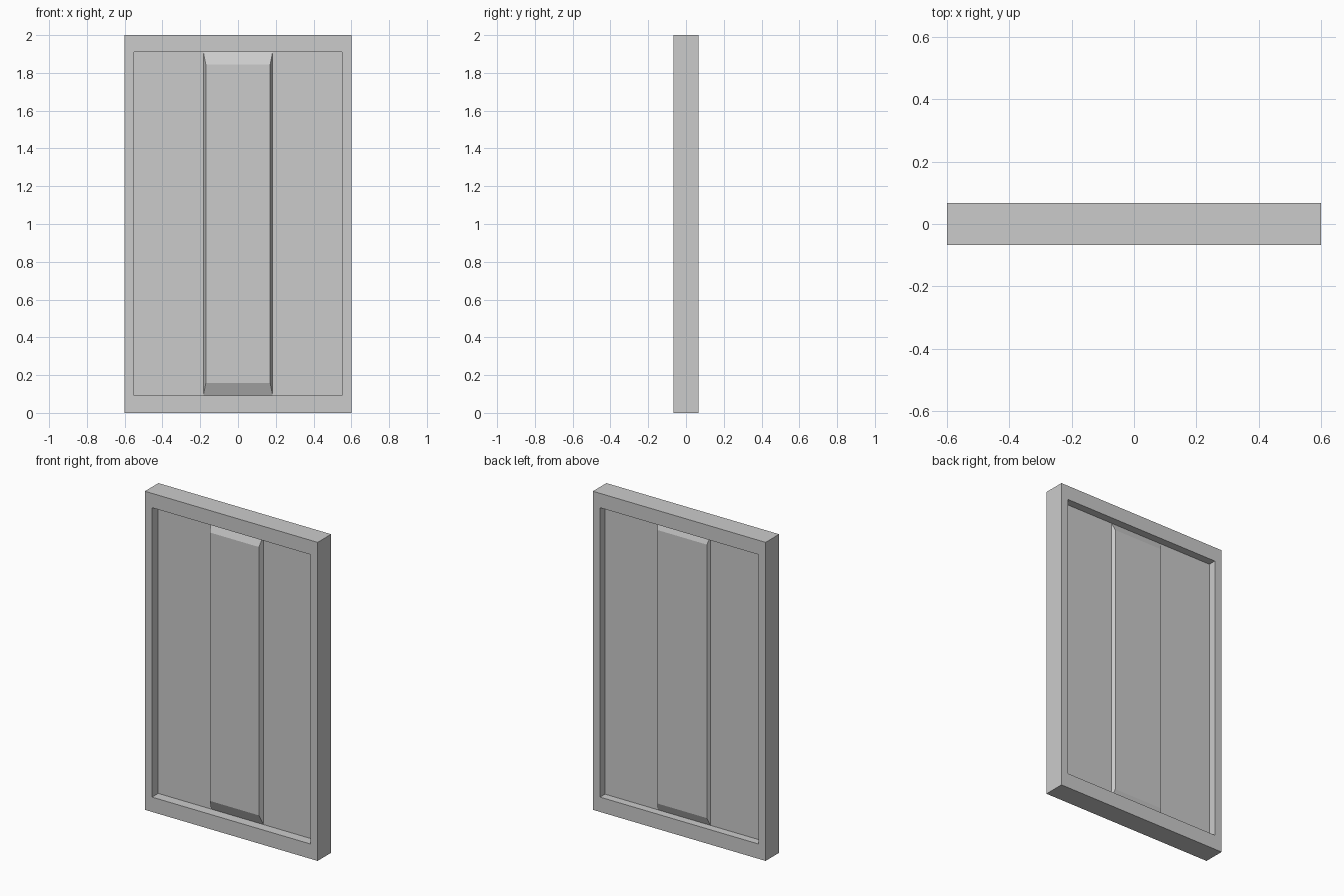
import bpy, bmesh

if "Cube" in bpy.data.objects:
    bpy.data.objects.remove(bpy.data.objects["Cube"])

W, H, Y = 0.6, 2.0, 0.067          # half width, height, half thickness
OW, Z0, Z1 = 0.55, 0.093, 1.91     # recess opening
FRONT, BACK = -0.006, 0.018        # recess floor planes


def ring(bm, hw, z0, z1, y):
    return [bm.verts.new((x, y, z)) for x, z in
            ((-hw, z0), (hw, z0), (hw, z1), (-hw, z1))]


def bridge(bm, a, b):
    for i in range(4):
        j = (i + 1) % 4
        bm.faces.new((a[i], a[j], b[j], b[i]))


def finish(bm, name):
    bmesh.ops.recalc_face_normals(bm, faces=bm.faces)
    mesh = bpy.data.meshes.new(name)
    bm.to_mesh(mesh)
    bm.free()
    obj = bpy.data.objects.new(name, mesh)
    bpy.context.collection.objects.link(obj)
    return obj


# Door slab: outer frame with a shallow recess on each side
bm = bmesh.new()
rings = [ring(bm, OW, Z0, Z1, FRONT), ring(bm, OW, Z0, Z1, -Y),
         ring(bm, W, 0, H, -Y), ring(bm, W, 0, H, Y),
         ring(bm, OW, Z0, Z1, Y), ring(bm, OW, Z0, Z1, BACK)]
for a, b in zip(rings, rings[1:]):
    bridge(bm, a, b)
bm.faces.new(rings[0])
bm.faces.new(rings[-1])
finish(bm, "door_frame")


# Raised centre panels with bevelled borders, one per side
def raised_panel(name, base_y, face_y, face_hw, inset_z):
    bm = bmesh.new()
    base = ring(bm, 0.183, Z0, Z1, base_y)
    face = ring(bm, face_hw, Z0 + inset_z, Z1 - inset_z, face_y)
    bridge(bm, base, face)
    bm.faces.new(face)
    finish(bm, name)


raised_panel("front_centre_panel", FRONT, -0.036, 0.17, 0.066)
raised_panel("back_centre_panel", BACK, 0.038, 0.172, 0.05)

# Open panels rest on the recess floor; make normals face outward
for name, sign in (("front_centre_panel", -1), ("back_centre_panel", 1)):
    mesh = bpy.data.objects[name].data
    if mesh.polygons[4].normal.y * sign < 0:
        mesh.flip_normals()
